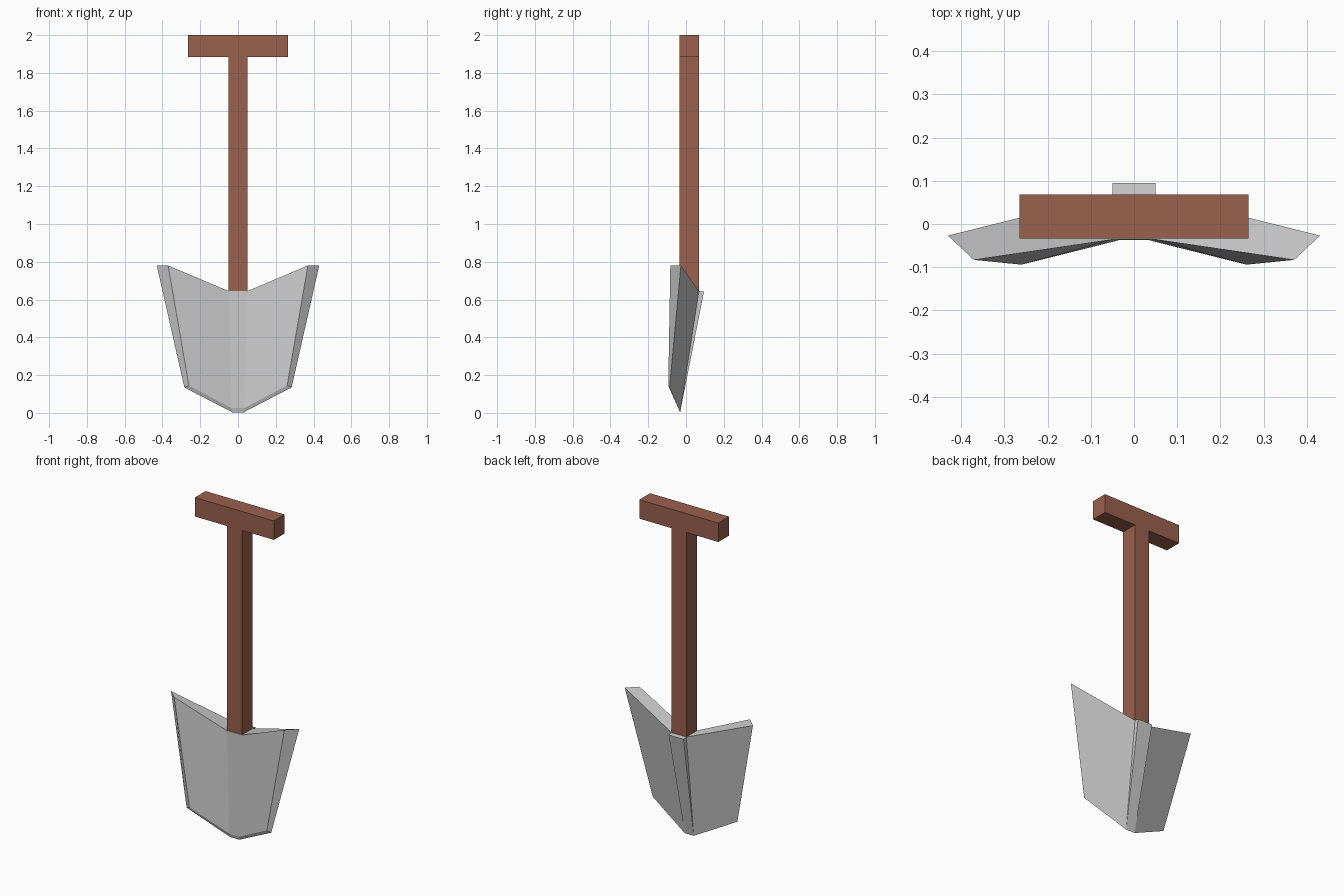
import bpy, bmesh

if "Cube" in bpy.data.objects:
    bpy.data.objects.remove(bpy.data.objects["Cube"])

wood = bpy.data.materials.new("brown_wood")
wood.diffuse_color = (0.32, 0.12, 0.075, 1)
wood.use_nodes = True
wood.node_tree.nodes["Principled BSDF"].inputs["Base Color"].default_value = wood.diffuse_color


def box(name, lo, hi, mat):
    bpy.ops.mesh.primitive_cube_add(size=1, location=[(a + b) / 2 for a, b in zip(lo, hi)])
    ob = bpy.context.object
    ob.name = name
    ob.scale = [b - a for a, b in zip(lo, hi)]
    bpy.ops.object.transform_apply(location=False, rotation=False, scale=True)
    ob.data.materials.append(mat)
    return ob


# Shaft and cross grip
box("shaft", (-0.05, -0.034, 0.645), (0.05, 0.068, 1.885), wood)
box("grip", (-0.265, -0.034, 1.885), (0.265, 0.068, 2.0), wood)

# Blade: right half outline, centre top -> outer top -> outer bottom -> tip
front = [(0.05, -0.036, 0.645), (0.37, -0.083, 0.78), (0.26, -0.094, 0.145), (0.033, -0.037, 0.025)]
back = [(0.05, 0.068, 0.645), (0.43, -0.027, 0.78), (0.284, -0.087, 0.135), (0.03, -0.031, 0.003)]
rib = (0.05, 0.095, 0.642)

bm = bmesh.new()


def pair(p):
    return [bm.verts.new((s * p[0], p[1], p[2])) for s in (1, -1)]


F = [pair(p) for p in front]
B = [pair(p) for p in back]
R = pair(rib)

# Dished front, sloping back, rim edges and rib sides, for both halves
for s in (0, 1):
    bm.faces.new([v[s] for v in F])
    bm.faces.new([v[s] for v in reversed(B)])
    for i in range(3):
        bm.faces.new((F[i][s], B[i][s], B[i + 1][s], F[i + 1][s]))
    bm.faces.new((B[0][s], R[s], B[3][s]))

# Centre strip: front, tip, socket top, rib top and rib back
for a, b in ((F[0], F[3]), (F[3], B[3]), (F[0], B[0]), (B[0], R), (R, B[3])):
    bm.faces.new((a[0], a[1], b[1], b[0]))

bmesh.ops.recalc_face_normals(bm, faces=bm.faces)
mesh = bpy.data.meshes.new("blade")
bm.to_mesh(mesh)
bm.free()
blade = bpy.data.objects.new("blade", mesh)
bpy.context.collection.objects.link(blade)
